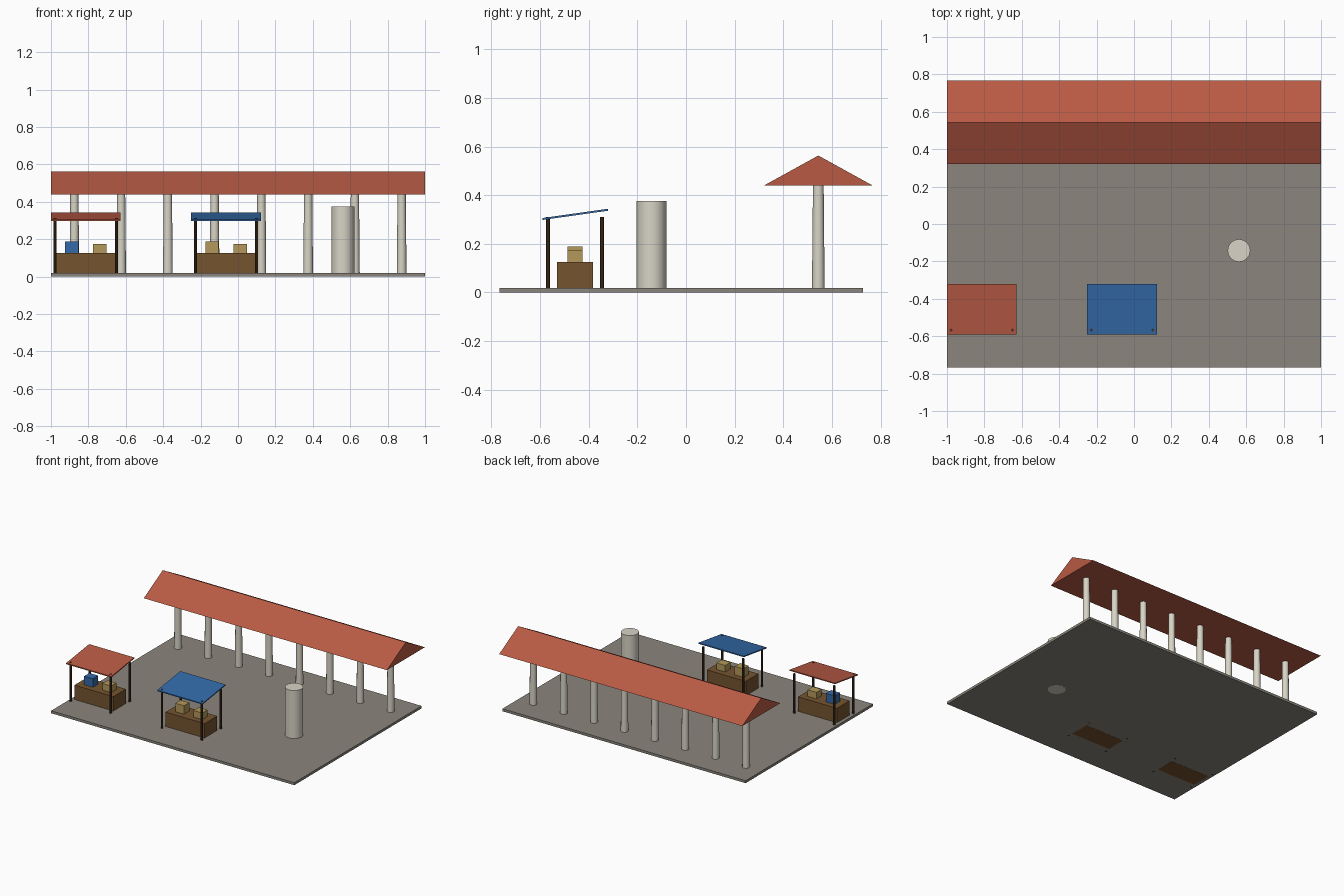
import bpy, math

if "Cube" in bpy.data.objects:
    bpy.data.objects.remove(bpy.data.objects["Cube"])


def lin(h):
    c = [int(h[i:i + 2], 16) / 255 for i in (0, 2, 4)]
    return [v / 12.92 if v <= 0.04045 else ((v + 0.055) / 1.055) ** 2.4 for v in c] + [1]


def mat(name, h):
    m = bpy.data.materials.new(name)
    m.diffuse_color = lin(h)
    m.use_nodes = True
    m.node_tree.nodes["Principled BSDF"].inputs["Base Color"].default_value = m.diffuse_color
    return m


PAVING = mat("grey paving", "8B867D")
TILE = mat("terracotta red", "B85A44")
STONE = mat("pale stone", "D8D4C6")
BLUE = mat("cloth blue", "336AA8")
WOOD = mat("table wood", "75532F")
DARK = mat("dark post wood", "47311F")
CRATE = mat("straw crate", "B3985A")


def mesh(name, verts, faces, m):
    me = bpy.data.meshes.new(name)
    me.from_pydata(verts, [], faces)
    me.materials.append(m)
    ob = bpy.data.objects.new(name, me)
    bpy.context.collection.objects.link(ob)
    return ob


def box(name, x0, x1, y0, y1, z0, z1, m, rise=0):
    # rise lifts the back edge, for sloping canopies
    v = [(x, y, z + (rise if y == y1 else 0)) for z in (z0, z1)
         for x, y in ((x0, y0), (x1, y0), (x1, y1), (x0, y1))]
    f = [(3, 2, 1, 0), (4, 5, 6, 7), (0, 1, 5, 4), (1, 2, 6, 5), (2, 3, 7, 6), (3, 0, 4, 7)]
    return mesh(name, v, f, m)


def post(name, x, y, z0, z1, r0, r1, sides, m, smooth=True):
    bpy.ops.mesh.primitive_cone_add(vertices=sides, radius1=r0, radius2=r1, depth=z1 - z0,
                                    location=(x, y, (z0 + z1) / 2))
    ob = bpy.context.object
    ob.name = name
    ob.data.materials.append(m)
    if smooth:
        bpy.ops.object.shade_smooth_by_angle(angle=math.radians(40))
    return ob


# Paved square
box("paved_floor", -1, 1, -0.767, 0.728, 0.0005, 0.019, PAVING)

# Colonnade: gabled roof on a row of tapered columns
ry, hw = 0.544, 0.223
prof = [(ry - hw, 0.44), (ry + hw, 0.44), (ry, 0.563)]
mesh("colonnade_roof", [(x, y, z) for x in (-1, 1) for y, z in prof],
     [(0, 2, 1), (3, 4, 5), (0, 1, 4, 3), (1, 2, 5, 4), (2, 0, 3, 5)], TILE)
for i in range(8):
    post(f"colonnade_column_{i + 1}", -0.875 + 0.25 * i, ry, 0.018, 0.442, 0.026, 0.022, 12, STONE)

# Freestanding pillar
post("freestanding_pillar", 0.561, -0.142, 0, 0.376, 0.061, 0.061, 16, STONE)


# Market stalls
def stall(tag, cx, cloth, first_goods):
    cy = -0.456
    box(f"{tag}_stall_table", cx - 0.16, cx + 0.16, cy - 0.074, cy + 0.074, 0, 0.126, WOOD)
    for sx, xn in ((-1, "left"), (1, "right")):
        for sy, yn in ((-1, "front"), (1, "back")):
            post(f"{tag}_stall_{yn}_{xn}_post", cx + sx * 0.164, cy + sy * 0.111,
                 0, 0.311, 0.008, 0.008, 8, DARK)
    box(f"{tag}_stall_canopy", cx - 0.186, cx + 0.186, cy - 0.135, cy + 0.135,
        0.298, 0.306, cloth, rise=0.038)
    for sx, top, m, n in ((-1, 0.189, first_goods, "tall"), (1, 0.175, CRATE, "short")):
        gx = cx + sx * 0.075
        box(f"{tag}_stall_{n}_crate", gx - 0.036, gx + 0.036, cy - 0.031, cy + 0.031,
            0.125, top, m)


stall("red", -0.814, TILE, BLUE)
stall("blue", -0.064, BLUE, CRATE)
